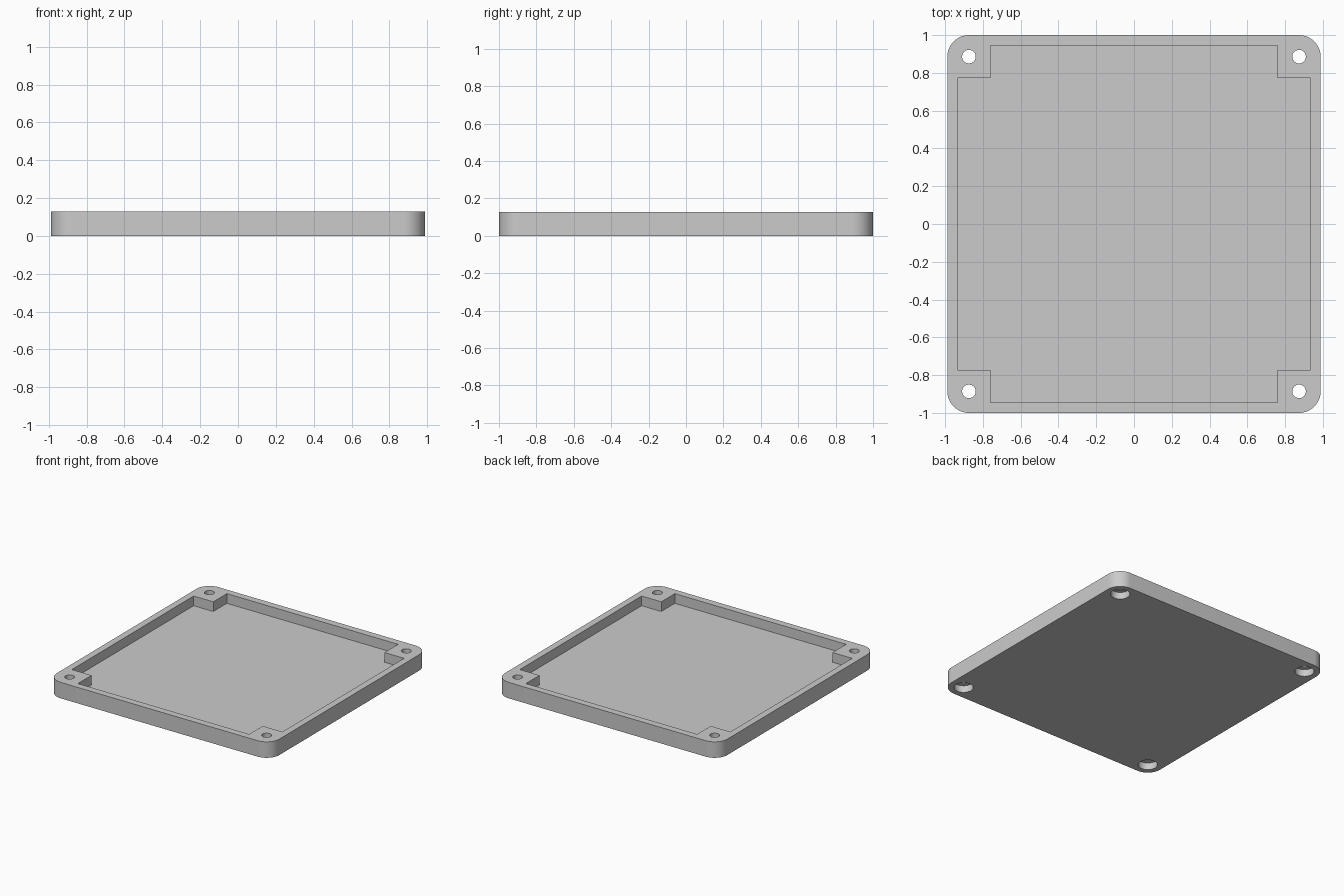
import bpy, bmesh, math

if "Cube" in bpy.data.objects:
    bpy.data.objects.remove(bpy.data.objects["Cube"])

W, D, H = 0.988, 1.0, 0.128      # half width, half depth, height
R = 0.114                        # outer corner radius
FLOOR = 0.05                     # floor thickness
HX, HY = W - R, D - R            # screw hole centres

grey = bpy.data.materials.new("light_grey")
grey.diffuse_color = (0.6, 0.6, 0.6, 1)
grey.use_nodes = True
grey.node_tree.nodes["Principled BSDF"].inputs["Base Color"].default_value = grey.diffuse_color


def prism(name, outline, z0, z1):
    """Extrude a flat counter-clockwise outline from z0 to z1."""
    bm = bmesh.new()
    face = bm.faces.new([bm.verts.new((x, y, z0)) for x, y in outline])
    top = bmesh.ops.extrude_face_region(bm, geom=[face])["geom"]
    for v in top:
        if isinstance(v, bmesh.types.BMVert):
            v.co.z = z1
    bmesh.ops.recalc_face_normals(bm, faces=bm.faces)
    mesh = bpy.data.meshes.new(name)
    bm.to_mesh(mesh)
    bm.free()
    mesh.materials.append(grey)
    ob = bpy.data.objects.new(name, mesh)
    bpy.context.collection.objects.link(ob)
    return ob


def arc(cx, cy, r, a0, a1, n):
    return [(cx + r * math.cos(math.radians(a0 + (a1 - a0) * i / n)),
             cy + r * math.sin(math.radians(a0 + (a1 - a0) * i / n)))
            for i in range(n + 1)]


def cut(target, cutter):
    """Subtract the cutter and remove it."""
    mod = target.modifiers.new("cut", "BOOLEAN")
    mod.operation, mod.solver, mod.object = "DIFFERENCE", "EXACT", cutter
    bpy.context.view_layer.objects.active = target
    bpy.ops.object.modifier_apply(modifier=mod.name)
    bpy.data.objects.remove(cutter)


corners = [(1, 1), (-1, 1), (-1, -1), (1, -1)]

# Cover plate with rounded corners
outline = []
for i, (sx, sy) in enumerate(corners):
    outline += arc(sx * HX, sy * HY, R, 90 * i, 90 * i + 90, 16)
cover = prism("cover_tray", outline, 0, H)

# Recess that leaves a thin rim and square corner posts
px, py, nx, ny = 0.934, 0.944, 0.76, 0.772
recess = []
for i, (sx, sy) in enumerate(corners):
    notch = [(px, ny), (nx, ny), (nx, py)]
    if i % 2:
        notch.reverse()
    recess += [(sx * x, sy * y) for x, y in notch]
cut(cover, prism("recess_cutter", recess, FLOOR, H + 0.1))

# Screw holes, counterbored from below
for sx, sy in corners:
    for r, z0, z1 in ((0.036, -0.1, H + 0.1), (0.07, -0.1, 0.055)):
        circle = arc(sx * HX, sy * HY, r, 0, 360, 40)[:-1]
        cut(cover, prism("hole_cutter", circle, z0, z1))

cover.data.materials.clear()
cover.data.materials.append(grey)
for p in cover.data.polygons:
    p.material_index = 0

# Smooth rounded corners and holes, keep edges sharp
bpy.ops.object.select_all(action="DESELECT")
cover.select_set(True)
bpy.context.view_layer.objects.active = cover
bpy.ops.object.shade_smooth_by_angle(angle=math.radians(30))
